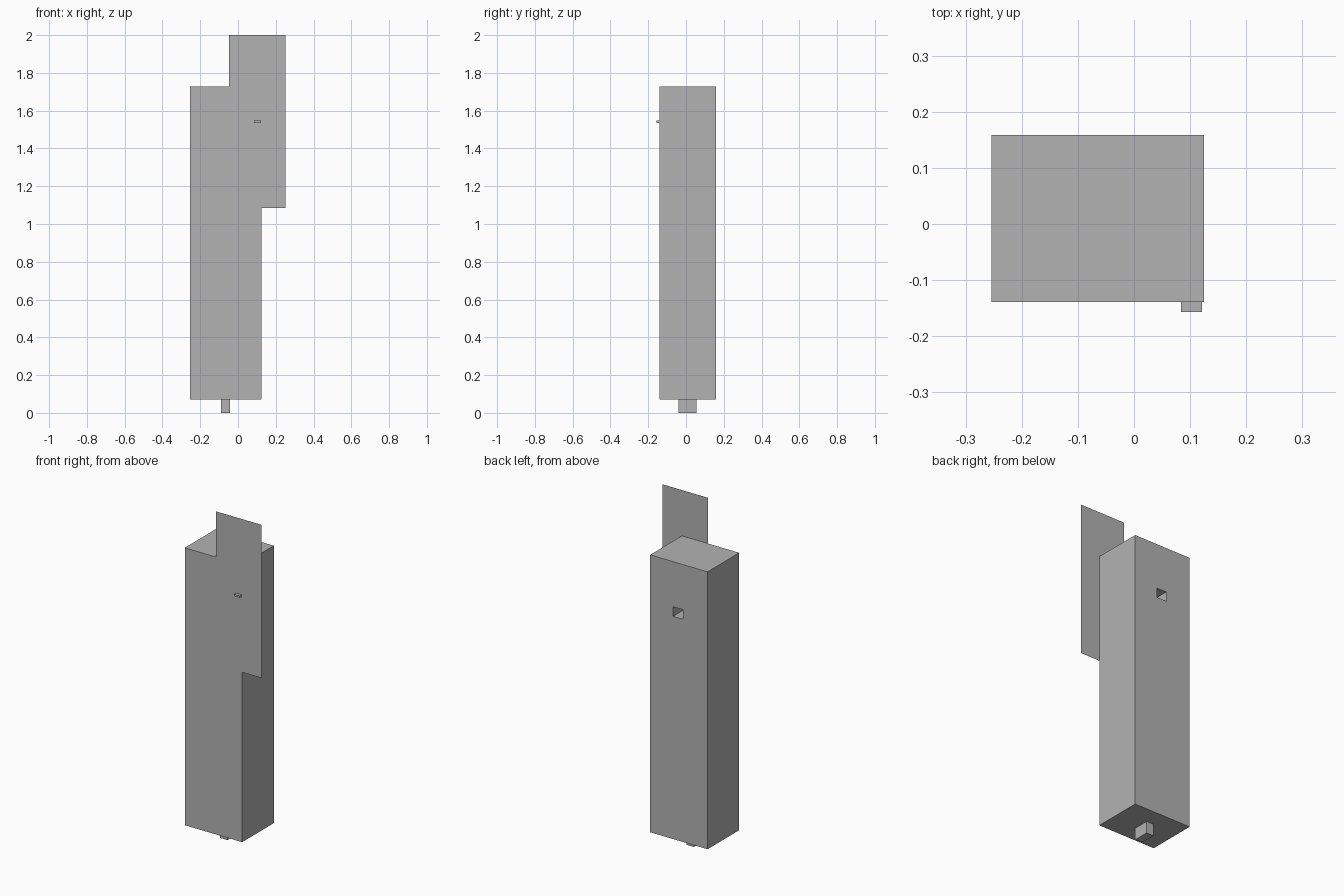
import bpy
import bmesh
from mathutils import Vector

cube = bpy.data.objects.get("Cube")
if cube:
    bpy.data.objects.remove(cube, do_unlink=True)

# Single flat colour
grey = bpy.data.materials.new("plain_grey")
grey.use_nodes = True
colour = (0.45, 0.45, 0.45, 1)
grey.diffuse_color = colour
grey.node_tree.nodes["Principled BSDF"].inputs["Base Color"].default_value = colour


def add_mesh(name, bm):
    mesh = bpy.data.meshes.new(name)
    bm.to_mesh(mesh)
    bm.free()
    mesh.materials.append(grey)
    obj = bpy.data.objects.new(name, mesh)
    bpy.context.collection.objects.link(obj)
    return obj


def box(name, low, high):
    low, high = Vector(low), Vector(high)
    bm = bmesh.new()
    bmesh.ops.create_cube(bm, size=1)
    bmesh.ops.scale(bm, vec=high - low, verts=bm.verts)
    bmesh.ops.translate(bm, vec=(low + high) / 2, verts=bm.verts)
    return add_mesh(name, bm)


FRONT, BACK = -0.139, 0.159

# Tall body with a rectangular pocket cut in its back
body = box("body", (-0.254, FRONT, 0.07), (0.125, BACK, 1.727))
cutter = box("pocket_cutter", (-0.092, 0.01, 1.4), (-0.026, BACK + 0.05, 1.457))
cutter.hide_render = True
cutter.hide_set(True)
cut = body.modifiers.new("back_pocket", "BOOLEAN")
cut.operation = "DIFFERENCE"
cut.solver = "EXACT"
cut.object = cutter

# Foot peg and front latch
box("foot_peg", (-0.09, -0.04, 0), (-0.042, 0.055, 0.07))
box("front_latch", (0.084, -0.157, 1.536), (0.121, FRONT, 1.547))

# Paper-thin panel flush with the front
bm = bmesh.new()
corners = [(-0.047, 1.085), (0.252, 1.085), (0.252, 2), (-0.047, 2)]
bm.faces.new([bm.verts.new((x, FRONT - 0.0005, z)) for x, z in corners])
add_mesh("front_panel", bm)
